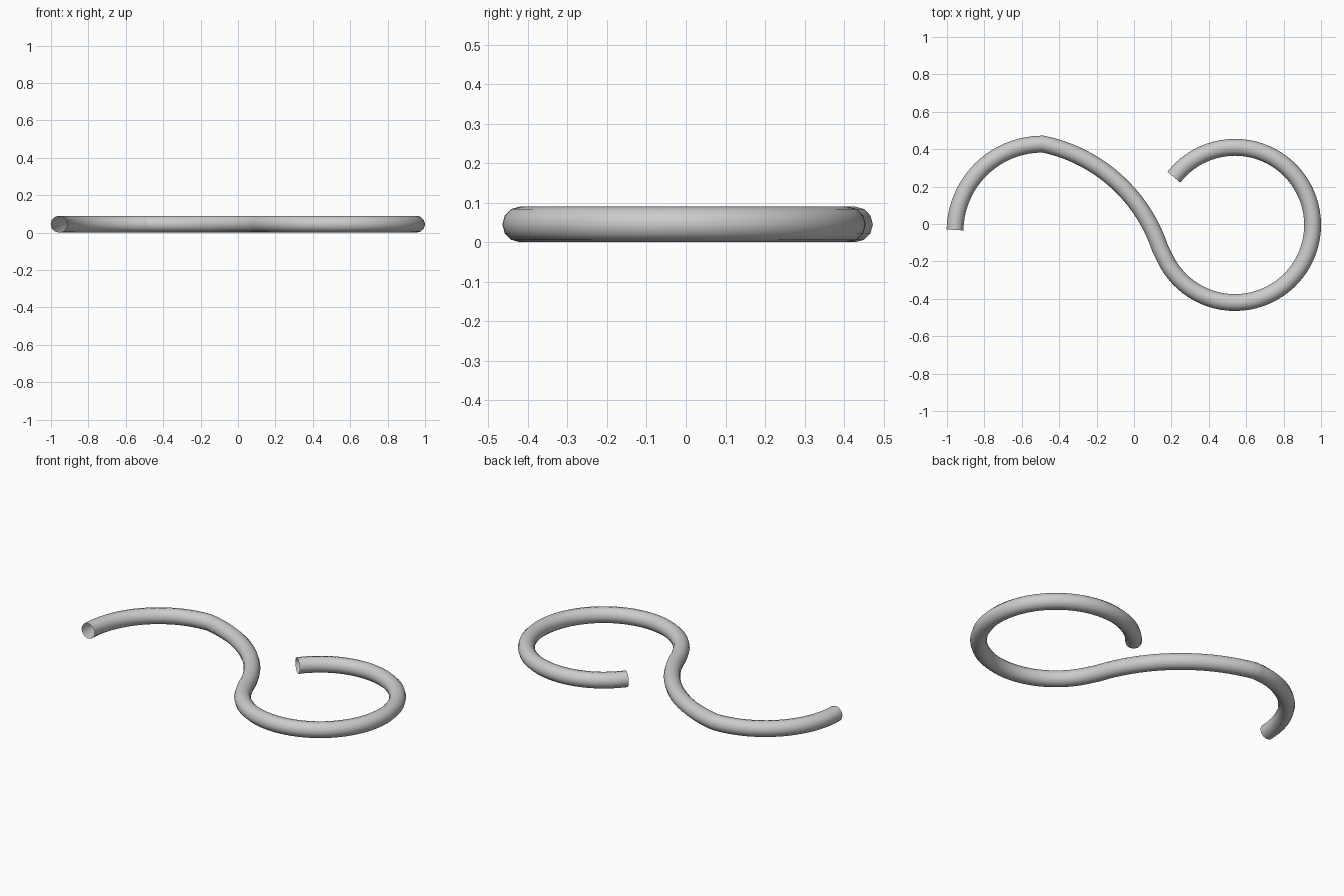
import bpy
from math import sin, cos, radians

if "Cube" in bpy.data.objects:
    bpy.data.objects.remove(bpy.data.objects["Cube"])

R_TUBE = 0.045


def arc(cx, cy, r, a0, a1, n):
    """Points along a circular arc, angles in degrees."""
    return [(cx + r * cos(radians(a0 + (a1 - a0) * i / n)),
             cy + r * sin(radians(a0 + (a1 - a0) * i / n))) for i in range(n + 1)]


# centre line: left hook, sweeping middle, large right loop
path = arc(-0.49, -0.04, 0.467, 179, 91, 20)
path += arc(-0.657, 0.394 - 0.788, 0.839, 78.5, 18.2, 18)[0:]
path += arc(0.54, -0.005, 0.415, 199.5, 502, 64)[1:]

# S-shaped open tube
curve = bpy.data.curves.new("s_hook", "CURVE")
curve.dimensions = "3D"
curve.bevel_depth = R_TUBE
curve.bevel_resolution = 4
curve.use_fill_caps = False
spline = curve.splines.new("POLY")
spline.points.add(len(path) - 1)
for p, (x, y) in zip(spline.points, path):
    p.co = (x, y, R_TUBE, 1)
spline.use_smooth = True

hook = bpy.data.objects.new("s_hook", curve)
bpy.context.collection.objects.link(hook)
bpy.context.view_layer.objects.active = hook
hook.select_set(True)
bpy.ops.object.convert(target="MESH")
